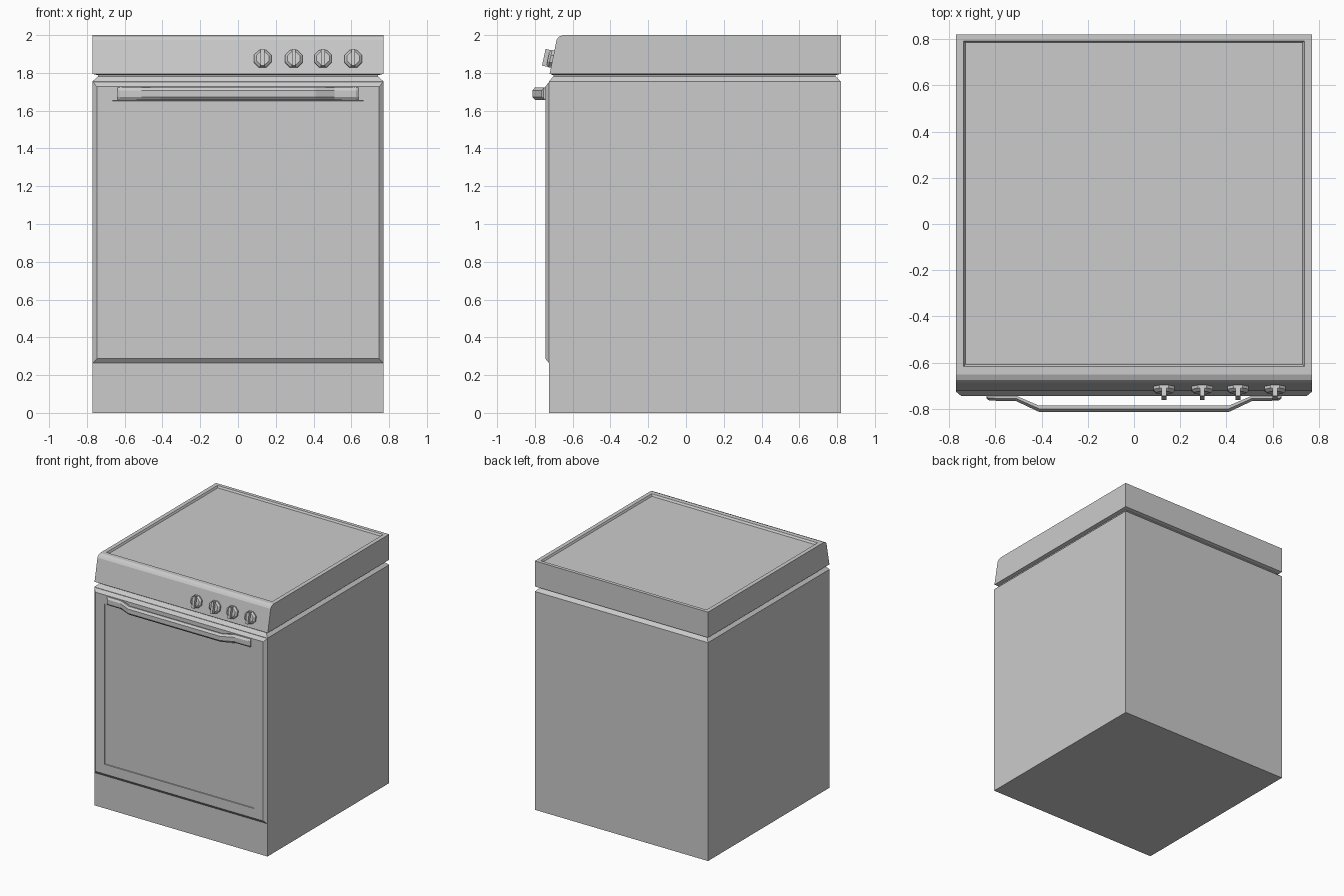
import bpy, bmesh, math
from mathutils import Matrix, Vector

if "Cube" in bpy.data.objects:
    bpy.data.objects.remove(bpy.data.objects["Cube"])


def make_object(name, bm):
    bmesh.ops.recalc_face_normals(bm, faces=bm.faces)
    mesh = bpy.data.meshes.new(name)
    bm.to_mesh(mesh)
    bm.free()
    ob = bpy.data.objects.new(name, mesh)
    bpy.context.collection.objects.link(ob)
    return ob


def loft(name, rings):
    """Skin a list of equal-length point rings and cap both ends."""
    bm = bmesh.new()
    loops = [[bm.verts.new(p) for p in ring] for ring in rings]
    n = len(loops[0])
    for a, b in zip(loops, loops[1:]):
        for i in range(n):
            j = (i + 1) % n
            bm.faces.new((a[i], a[j], b[j], b[i]))
    bm.faces.new(loops[0][::-1])
    bm.faces.new(loops[-1])
    return make_object(name, bm)


def flat_ring(z, hx, y0, y1):
    return [(-hx, y0, z), (hx, y0, z), (hx, y1, z), (-hx, y1, z)]


def upright_ring(y, hx, z0, z1):
    return [(-hx, y, z0), (hx, y, z0), (hx, y, z1), (-hx, y, z1)]


# Cabinet with chamfered shoulder and a narrow neck under the hob
loft("cabinet", [flat_ring(*r) for r in (
    (0, .77, -.725, .82), (1.755, .77, -.725, .82),
    (1.782, .742, -.702, .792), (1.79, .742, -.702, .792))])

# Hob with sloped control panel and sunken cooking surface
loft("hob", [flat_ring(*r) for r in (
    (1.788, .742, -.702, .792), (1.795, .77, -.722, .82),
    (1.975, .77, -.685, .82), (1.99, .77, -.675, .82),
    (2.0, .77, -.652, .82), (2.0, .737, -.617, .792),
    (1.985, .729, -.607, .784))])

# Oven door with bevelled edge and recessed window
loft("oven_door", [upright_ring(*r) for r in (
    (-.72, .77, .263, 1.755), (-.725, .77, .263, 1.752),
    (-.745, .746, .287, 1.727), (-.745, .665, .365, 1.653),
    (-.738, .664, .366, 1.652))])

# Handle: cranked flat bar with bevelled front edges
path = [(.638, -.743, -.755), (.625, -.743, -.764), (.51, -.743, -.766),
        (.41, -.786, -.813)]
stations = [(-x, b, f) for x, b, f in path] + path[::-1]
sections = []
for x, back, front in stations:
    mid = front + (back - front) * .5
    sections.append([(x, back, 1.657), (x, mid, 1.657), (x, front, 1.673),
                     (x, front, 1.707), (x, mid, 1.723), (x, back, 1.723)])
loft("door_handle", sections)

# Knobs: octagonal dial with a raised grip, tilted to match the panel
for k, x in enumerate((.13, .295, .45, .61)):
    bm = bmesh.new()
    turn = Matrix.Rotation(math.pi / 8, 4, 'Z')
    bmesh.ops.create_cone(bm, cap_ends=True, segments=8, radius1=.05,
                          radius2=.05, depth=.016,
                          matrix=Matrix.Translation((0, 0, .008)) @ turn)
    bmesh.ops.create_cone(bm, cap_ends=True, segments=8, radius1=.05,
                          radius2=.036, depth=.012,
                          matrix=Matrix.Translation((0, 0, .022)) @ turn)
    bmesh.ops.create_cube(bm, size=1, matrix=Matrix.Translation((0, 0, .026))
                          @ Matrix.Diagonal(Vector((.02, .09, .05, 1))))
    ob = make_object(f"knob_{k + 1}", bm)
    ob.location = (x, -.703, 1.872)
    ob.rotation_euler.x = math.radians(78)
